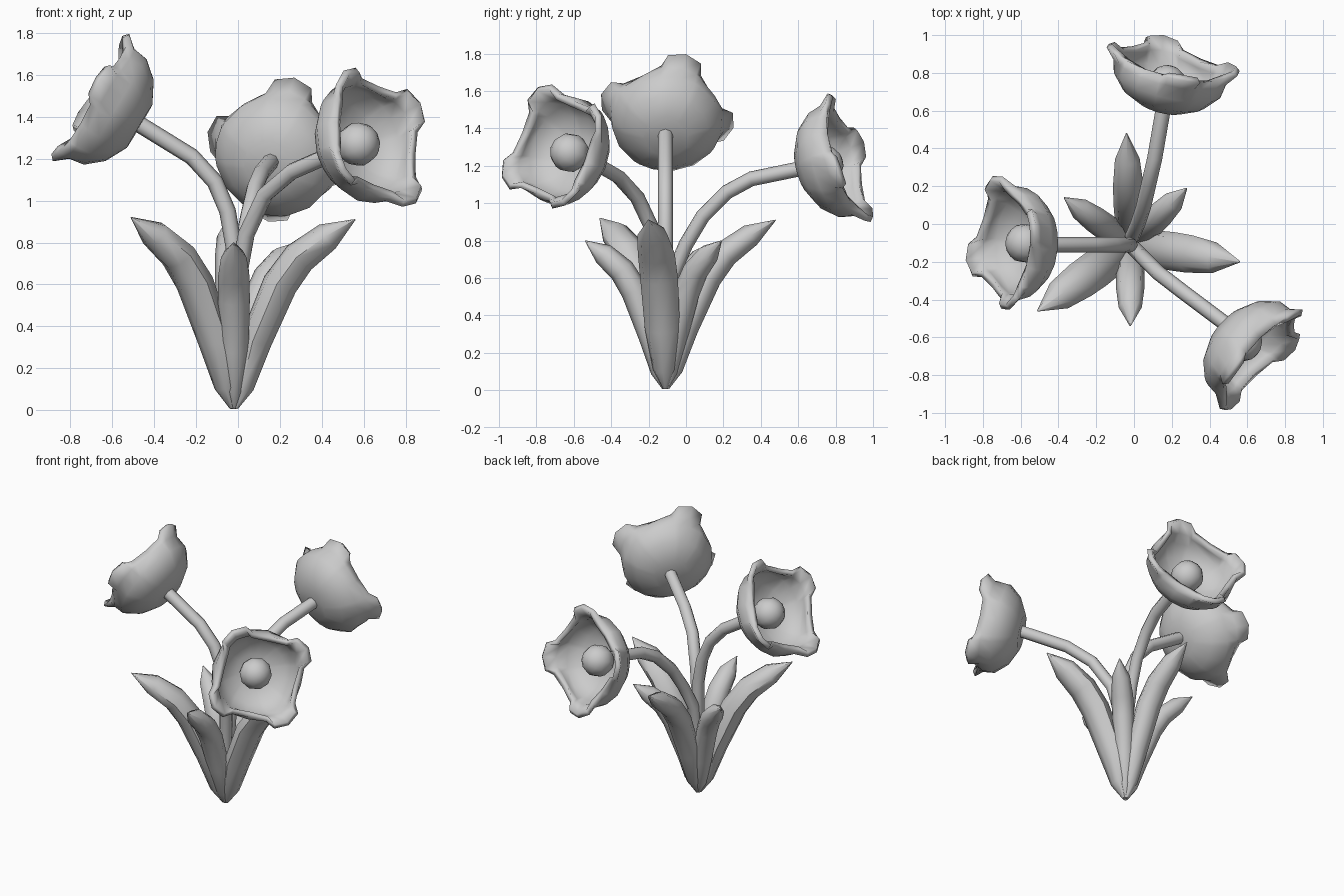
import bpy, bmesh, math
from mathutils import Vector, Matrix

if "Cube" in bpy.data.objects:
    bpy.data.objects.remove(bpy.data.objects["Cube"])

BASE = Vector((-0.02, -0.11, 0))


def finish(name, bm, angle=40):
    me = bpy.data.meshes.new(name)
    bm.to_mesh(me)
    bm.free()
    ob = bpy.data.objects.new(name, me)
    bpy.context.collection.objects.link(ob)
    bpy.ops.object.select_all(action='DESELECT')
    ob.select_set(True)
    bpy.context.view_layer.objects.active = ob
    bpy.ops.object.shade_smooth_by_angle(angle=math.radians(angle))
    return ob


def loft(rings, caps=True):
    # bridge a list of equally sized point rings
    bm = bmesh.new()
    vs = [[bm.verts.new(p) for p in ring] for ring in rings]
    n = len(rings[0])
    for a, b in zip(vs, vs[1:]):
        for i in range(n):
            j = (i + 1) % n
            bm.faces.new((a[i], a[j], b[j], b[i]))
    bm.faces.new(vs[0][::-1])
    if caps:
        bm.faces.new(vs[-1])
        bmesh.ops.recalc_face_normals(bm, faces=bm.faces[:])
    return bm


def sweep(path, side, sizes, n):
    # elliptical section along a path; side = sideways axis
    rings = []
    for k, p in enumerate(path):
        t = (path[min(k + 1, len(path) - 1)] - path[max(k - 1, 0)]).normalized()
        s = (side - t * side.dot(t)).normalized()
        o = t.cross(s)
        w, h = sizes[k]
        rings.append([p + s * w * math.cos(2 * math.pi * i / n)
                      + o * h * math.sin(2 * math.pi * i / n) for i in range(n)])
    return loft(rings)


# leaves: tip position and half width
leaves = [((0.56, -0.20, 0.91), 0.10), ((-0.51, -0.46, 0.92), 0.10),
          ((-0.04, 0.48, 0.91), 0.08), ((-0.02, -0.54, 0.80), 0.075),
          ((0.28, 0.19, 0.80), 0.07), ((-0.37, 0.14, 0.78), 0.07)]
# reach, height, width, thickness
profile = [(0.02, 0.01, 0.12, 0.12), (0.08, 0.12, 0.6, 0.65), (0.18, 0.36, 0.95, 1.0),
           (0.38, 0.66, 1.02, 1.1), (0.54, 0.80, 1.0, 1.05), (0.77, 0.91, 0.82, 0.9),
           (1, 1, 0.04, 0.03)]
for tip, w in leaves:
    d = Vector(tip) - BASE
    flat = Vector((d.x, d.y, 0))
    path = [BASE + flat * r + Vector((0, 0, d.z * z)) for r, z, _, _ in profile]
    side = flat.normalized().cross(Vector((0, 0, 1)))
    thick = 0.035 + w * 0.42
    finish("leaf", sweep(path, side, [(w * s, thick * t) for _, _, s, t in profile], 8), 50)

# stems
stems = [
    [(-.02, -.11, .15), (-.02, -.11, .78), (-.05, -.11, .95), (-.11, -.11, 1.09),
     (-.22, -.11, 1.21), (-.48, -.11, 1.37)],
    [(-.02, -.11, .15), (0, -.13, .62), (.04, -.17, .84), (.13, -.26, 1.03),
     (.26, -.36, 1.14), (.50, -.54, 1.245)],
    [(-.02, -.11, .15), (-.01, -.07, .62), (.02, 0, .78), (.05, .09, .93),
     (.08, .22, 1.06), (.11, .35, 1.13), (.16, .64, 1.19)],
]
for pts in stems:
    path = [Vector(p) for p in pts]
    d = path[-1] - path[0]
    side = Vector((d.y, -d.x, 0)).normalized()
    finish("stem", sweep(path, side, [(0.04, 0.04)] * len(path), 8), 50)

# flowers: base, axis, direction of one petal tab
flowers = [((-.47, -.105, 1.355), (-.86, .02, .51), (.33, .18, .55)),
           ((.485, -.54, 1.24), (.72, -.67, .24), (-.31, -.13, .57)),
           ((.145, .62, 1.17), (.23, .93, .27), (.11, -.20, .61))]
# per-quadrant angles, then (radius, height) per ring at those angles
ANG = [0, 15, 22, 45, 68, 75]
RINGS = [[(.12, 0)] * 6,
         [(.225, .055)] * 6,
         [(.293, .135)] * 6,
         [(.315, .21), (.305, .21), (.30, .205), (.29, .20), (.30, .205), (.305, .21)],
         [(.368, .27), (.35, .265), (.295, .25), (.268, .245), (.295, .25), (.35, .265)]]
for base, axis, tab in flowers:
    b, a, u = Vector(base), Vector(axis).normalized(), Vector(tab)
    u = (u - a * u.dot(a)).normalized()
    v = a.cross(u)
    rings = []
    for ring in RINGS:
        pts = []
        for q in range(4):
            for ang, (r, h) in zip(ANG, ring):
                t = math.radians(90 * q + ang)
                pts.append(b + u * r * math.cos(t) + v * r * math.sin(t) + a * h)
        rings.append(pts)
    cup = finish("flower_cup", loft(rings, caps=False), 45)
    mod = cup.modifiers.new("thickness", 'SOLIDIFY')
    mod.thickness = 0.035
    mod.offset = -1
    # round flower centre
    bm = bmesh.new()
    rot = Matrix((u, v, a)).transposed().to_4x4()
    bmesh.ops.create_uvsphere(bm, u_segments=10, v_segments=8, radius=0.105,
                              matrix=Matrix.Translation(b + a * 0.125) @ rot)
    finish("flower_centre", bm, 60)
